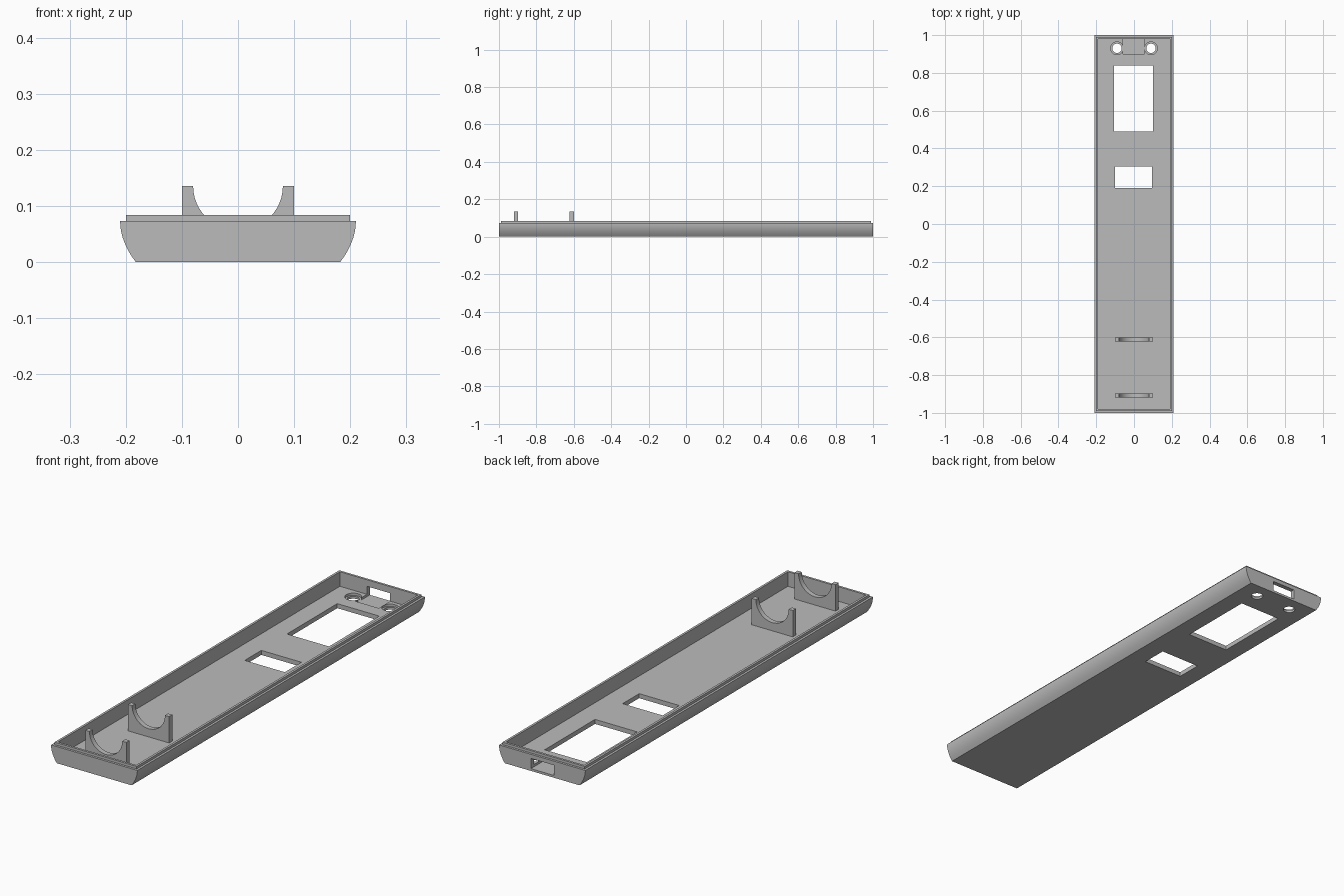
import bpy, bmesh, math

cube = bpy.data.objects.get("Cube")
if cube:
    bpy.data.objects.remove(cube, do_unlink=True)

grey = bpy.data.materials.new("plain grey")
grey.use_nodes = True
grey.diffuse_color = (0.5, 0.5, 0.5, 1)
grey.node_tree.nodes["Principled BSDF"].inputs["Base Color"].default_value = (0.5, 0.5, 0.5, 1)

FLOOR, RIM, LIP = 0.02, 0.073, 0.084


def extrude(name, outline, y0, y1):
    """Extrude an (x, z) outline along y."""
    bm = bmesh.new()
    face = bm.faces.new([bm.verts.new((x, y0, z)) for x, z in outline])
    grown = bmesh.ops.extrude_face_region(bm, geom=[face])["geom"]
    bmesh.ops.translate(bm, vec=(0, y1 - y0, 0),
                        verts=[v for v in grown if isinstance(v, bmesh.types.BMVert)])
    bmesh.ops.recalc_face_normals(bm, faces=bm.faces[:])
    mesh = bpy.data.meshes.new(name)
    bm.to_mesh(mesh)
    bm.free()
    obj = bpy.data.objects.new(name, mesh)
    bpy.context.collection.objects.link(obj)
    mesh.materials.append(grey)
    return obj


def box(name, x0, x1, y0, y1, z0, z1):
    return extrude(name, [(x0, z0), (x1, z0), (x1, z1), (x0, z1)], y0, y1)


def cylinder(name, x, y, radius, z0, z1):
    bpy.ops.mesh.primitive_cylinder_add(vertices=32, radius=radius, depth=z1 - z0,
                                        location=(x, y, (z0 + z1) / 2))
    obj = bpy.context.object
    obj.name = name
    obj.data.materials.append(grey)
    return obj


def combine(target, tool, operation):
    """Apply an exact boolean and discard the tool."""
    tool.hide_render = True
    mod = target.modifiers.new("combine", "BOOLEAN")
    mod.operation, mod.solver, mod.object = operation, "EXACT", tool
    bpy.context.view_layer.objects.active = target
    bpy.ops.object.modifier_apply(modifier=mod.name)
    bpy.data.objects.remove(tool, do_unlink=True)


def smooth(obj):
    bpy.ops.object.select_all(action="DESELECT")
    obj.select_set(True)
    bpy.context.view_layer.objects.active = obj
    bpy.ops.object.shade_smooth_by_angle(angle=math.radians(25))


# Tray shell with rounded flanks and a narrower raised lip
steps = 10
flank = [(0.21 - 0.028 * (1 - i / steps) ** 2, RIM * i / steps) for i in range(steps + 1)]
tray = extrude("tray", flank + [(-x, z) for x, z in reversed(flank)], -1, 1)
combine(tray, box("lip", -0.2, 0.2, -0.99, 0.99, 0.04, LIP), "UNION")

# Cavity, floor windows, connector pocket and slot through the back wall
for name, size in {
    "cavity": (-0.19, 0.19, -0.98, 0.98, FLOOR, 0.2),
    "large_window": (-0.105, 0.1, 0.49, 0.84, -0.1, 0.1),
    "small_window": (-0.1, 0.095, 0.19, 0.305, -0.1, 0.1),
    "pocket": (-0.058, 0.055, 0.9, 0.985, 0.01, 0.05),
    "slot": (-0.058, 0.055, 0.95, 1.1, 0.01, 0.055),
}.items():
    combine(tray, box(name, *size), "DIFFERENCE")

# Counterbored screw holes
for side in (-1, 1):
    combine(tray, cylinder("counterbore", side * 0.09, 0.93, 0.034, 0.01, 0.04), "DIFFERENCE")
    combine(tray, cylinder("screw_hole", side * 0.09, 0.93, 0.025, -0.1, 0.1), "DIFFERENCE")
smooth(tray)

# Two cradles with a half-round opening
TOP, RADIUS, HALF = 0.136, 0.08, 0.1
arc = [(RADIUS * math.cos(a), TOP - RADIUS * math.sin(a))
       for a in (math.pi * i / 24 for i in range(25))]
cradle = [(-HALF, FLOOR), (HALF, FLOOR), (HALF, TOP)] + arc + [(-HALF, TOP)]
for name, y in (("front_cradle", -0.908), ("rear_cradle", -0.611)):
    smooth(extrude(name, cradle, y - 0.011, y + 0.011))
